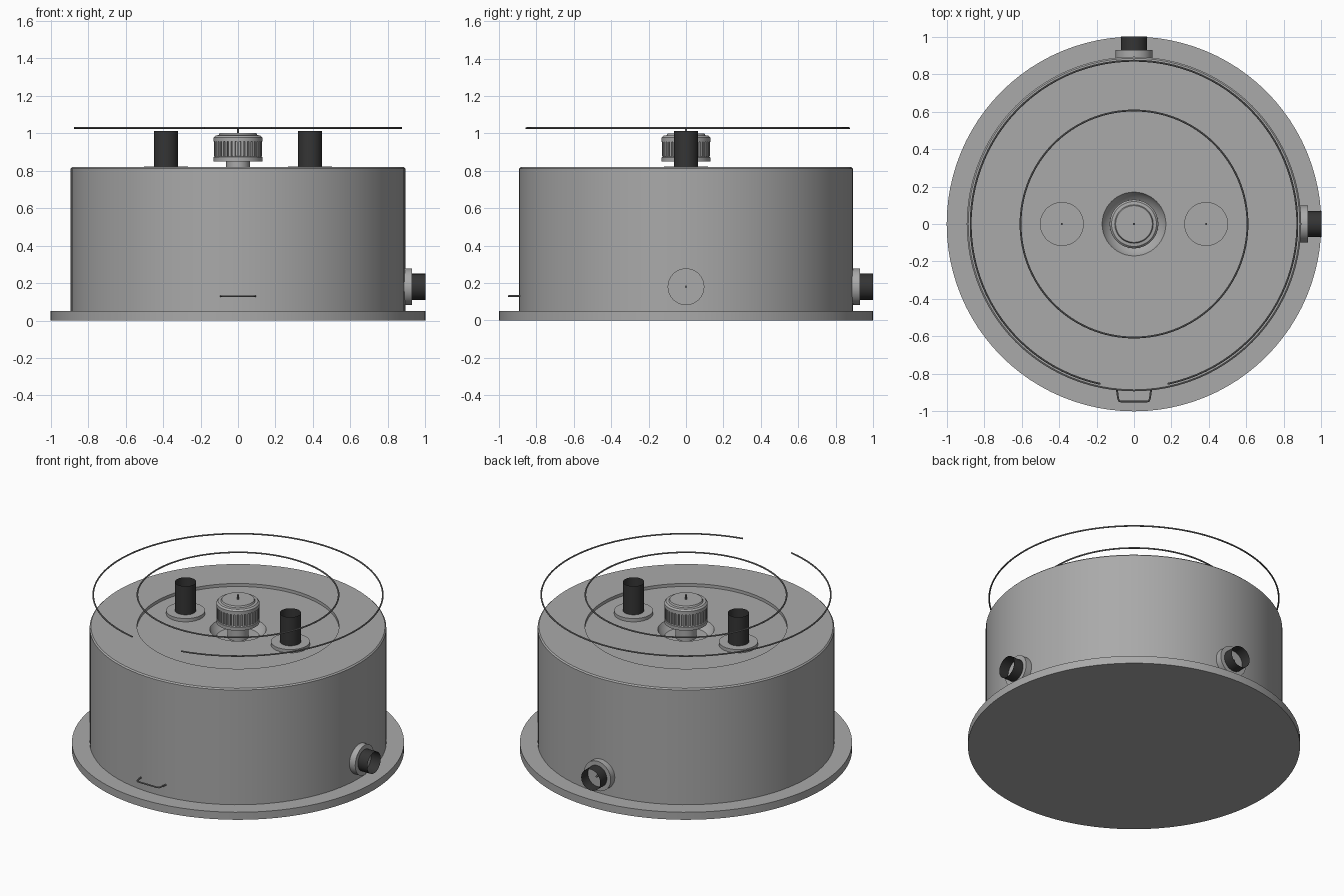
import bpy, bmesh, math
from mathutils import Matrix, Vector

if "Cube" in bpy.data.objects:
    bpy.data.objects.remove(bpy.data.objects["Cube"])


def material(name, c):
    m = bpy.data.materials.new(name)
    m.diffuse_color = (c, c, c, 1)
    m.use_nodes = True
    m.node_tree.nodes["Principled BSDF"].inputs["Base Color"].default_value = m.diffuse_color
    return m


GREY = material("metal grey", 0.40)
BLACK = material("dark rubber", 0.035)
WIRE = material("wire grey", 0.20)


def finish(name, bm, mat, matrix=Matrix(), fix=True):
    if fix:
        bmesh.ops.recalc_face_normals(bm, faces=bm.faces)
    me = bpy.data.meshes.new(name)
    bm.to_mesh(me)
    bm.free()
    me.materials.append(mat)
    ob = bpy.data.objects.new(name, me)
    ob.matrix_world = matrix
    bpy.context.collection.objects.link(ob)
    bpy.ops.object.select_all(action='DESELECT')
    ob.select_set(True)
    bpy.context.view_layer.objects.active = ob
    bpy.ops.object.shade_smooth_by_angle(angle=math.radians(30))
    return ob


def lathe(name, profile, mat, n=64, matrix=Matrix()):
    """Revolve (radius, height) points about z; radius 0 closes the end."""
    bm = bmesh.new()
    rings = []
    for r, z in profile:
        k = 1 if r == 0 else n
        rings.append([bm.verts.new((r * math.cos(i * math.tau / n),
                                    r * math.sin(i * math.tau / n), z)) for i in range(k)])
    for a, b in zip(rings, rings[1:]):
        for i in range(n):
            j = (i + 1) % n
            quad = [a[i % len(a)], a[j % len(a)], b[j % len(b)], b[i % len(b)]]
            bm.faces.new(list(dict.fromkeys(quad)))
    return finish(name, bm, mat, matrix, fix=True)


def wire(name, pts, radius, closed=False):
    """Round wire along a path lying in a horizontal plane."""
    bm = bmesh.new()
    n, k, rings = len(pts), 8, []
    for i, p in enumerate(pts):
        a = pts[(i - 1) % n] if closed or i > 0 else p
        b = pts[(i + 1) % n] if closed or i < n - 1 else p
        t = (b - a).normalized()
        side = t.cross(Vector((0, 0, 1)))
        rings.append([bm.verts.new(p + radius * (math.cos(q * math.tau / k) * side
                      + math.sin(q * math.tau / k) * Vector((0, 0, 1)))) for q in range(k)])
    for i in range(n if closed else n - 1):
        a, b = rings[i], rings[(i + 1) % n]
        for q in range(k):
            bm.faces.new((a[q], a[(q + 1) % k], b[(q + 1) % k], b[q]))
    if not closed:
        bm.faces.new(rings[0])
        bm.faces.new(rings[-1])
    return finish(name, bm, WIRE)


def arc(r, z, start, end, n):
    return [Vector((r * math.cos(start + (end - start) * i / n),
                    r * math.sin(start + (end - start) * i / n), z)) for i in range(n + 1)]


# Base plate and drum with shallow top recess and central dish
lathe("base_plate", [(0, 0), (1, 0), (1, 0.05), (0, 0.05)], GREY, 96)
lathe("drum_body", [(0, 0.05), (0.893, 0.05), (0.893, 0.812), (0.885, 0.82), (0.608, 0.82),
                    (0.608, 0.80), (0.17, 0.80), (0.155, 0.77), (0.13, 0.75), (0, 0.75)], GREY, 96)

# Central knob: stem, collar, ribbed grip and cap
lathe("knob_stem", [(0, 0.75), (0.063, 0.75), (0.063, 0.855), (0, 0.855)], GREY, 32)
lathe("knob_collar", [(0, 0.85), (0.13, 0.85), (0.13, 0.872), (0.118, 0.878), (0, 0.878)], GREY, 48)
lathe("knob_cap", [(0, 0.955), (0.13, 0.955), (0.13, 0.978), (0.12, 0.988), (0.103, 0.99),
                   (0.098, 1.0), (0, 1.0)], GREY, 48)
lathe("knob_core", [(0, 0.87), (0.116, 0.87), (0.116, 0.96), (0, 0.96)], GREY, 48)
bm = bmesh.new()
for i in range(36):
    rib = Matrix.Rotation(i * math.tau / 36, 4, 'Z') @ Matrix.Translation((0.12, 0, 0.9165))
    bmesh.ops.create_cube(bm, size=1, matrix=rib @ Matrix.Diagonal((0.016, 0.013, 0.081, 1)))
finish("knob_ribs", bm, GREY)
lathe("knob_pin", [(0, 1.0), (0.006, 1.0), (0.006, 1.03), (0, 1.03)], WIRE, 12)

# Open pipes with flanges: two on the lid, two on the drum wall
ports = [
    ("lid_port_left", Matrix.Translation((-0.385, 0, 0.80)), 0.117, 0.022, 0.064, 0.212),
    ("lid_port_right", Matrix.Translation((0.385, 0, 0.80)), 0.117, 0.022, 0.064, 0.212),
    ("side_port_right", Matrix.Translation((0.88, 0, 0.18))
     @ Matrix.Rotation(math.pi / 2, 4, 'Y'), 0.098, 0.05, 0.07, 0.12),
    ("side_port_back", Matrix.Translation((0, 0.88, 0.18))
     @ Matrix.Rotation(-math.pi / 2, 4, 'X'), 0.098, 0.05, 0.07, 0.12),
]
for name, m, fr, fh, pr, ph in ports:
    lathe(name + "_flange", [(0, 0), (fr, 0), (fr, fh), (0, fh)], GREY, 48, m)
    lathe(name + "_pipe", [(pr, fh), (pr, ph)], BLACK, 32, m)
    lathe(name + "_pin", [(0, fh), (0.006, fh), (0.006, fh + 0.01), (0, fh + 0.01)], WIRE, 12, m)

# Wire hoops hovering over the lid; the outer one is open at the front
gap = 0.207
wire("outer_hoop", arc(0.872, 1.028, -math.pi / 2 + gap, 1.5 * math.pi - gap, 96), 0.005)
wire("inner_hoop", arc(0.606, 1.028, 0, math.tau, 96)[:-1], 0.005, True)

# Small wire handle on the front of the drum
half = [(0.092, -0.88), (0.085, -0.93), (0.081, -0.943), (0.07, -0.948)]
path = half + [(-x, y) for x, y in reversed(half)]
wire("front_handle", [Vector((x, y, 0.13)) for x, y in path], 0.005)
